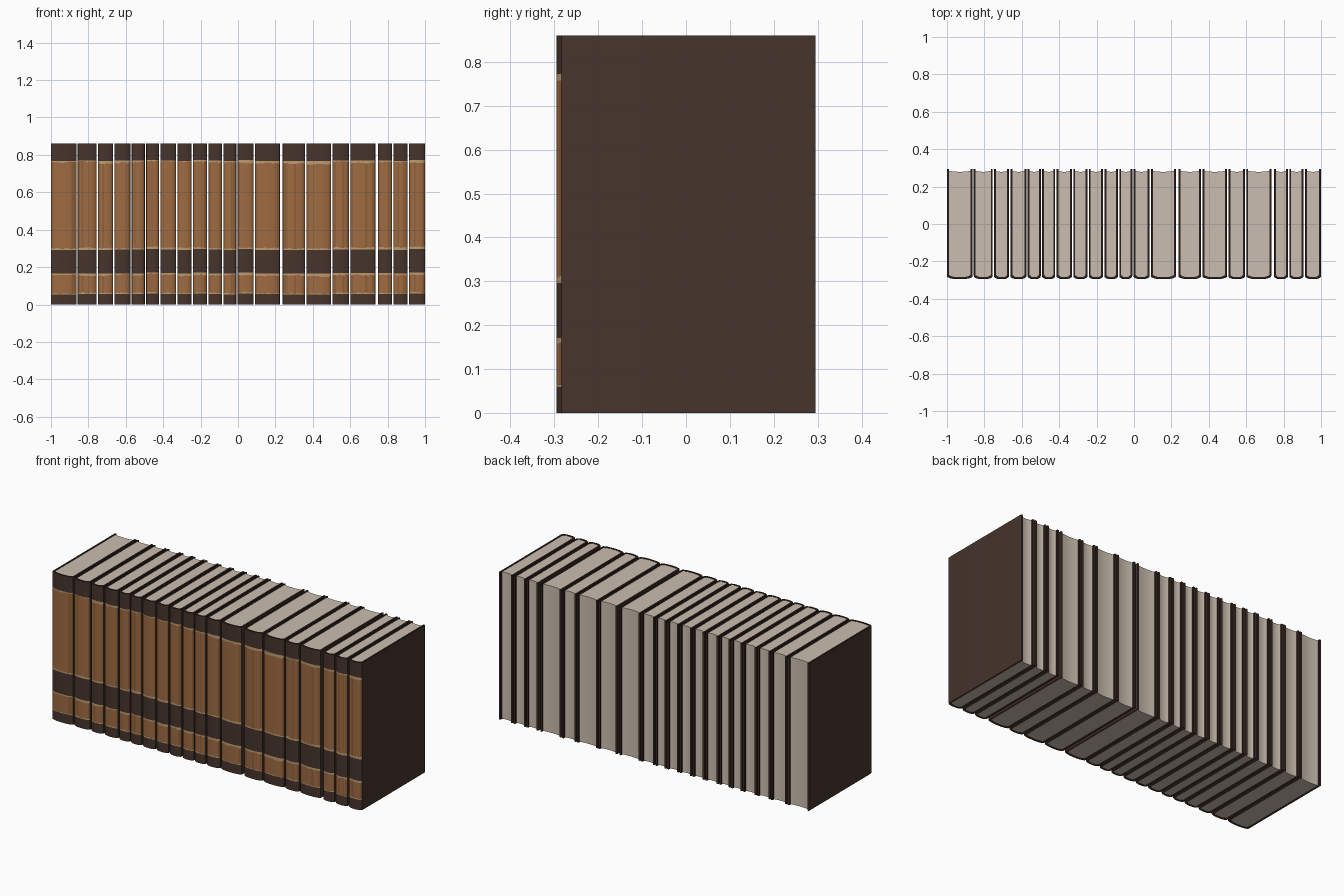
import bpy, bmesh, math, random

if "Cube" in bpy.data.objects:
    bpy.data.objects.remove(bpy.data.objects["Cube"])

random.seed(4)
H, BACK, FRONT = 0.86, 0.295, -0.295
T = 0.0105           # board thickness
N = 10               # spine columns


def srgb(r, g, b):
    def lin(c):
        c /= 255
        return c / 12.92 if c <= 0.04045 else ((c + 0.055) / 1.055) ** 2.4
    return (lin(r), lin(g), lin(b), 1)


def material(name, rgb):
    m = bpy.data.materials.new(name)
    m.diffuse_color = srgb(*rgb)
    m.use_nodes = True
    m.node_tree.nodes["Principled BSDF"].inputs["Base Color"].default_value = m.diffuse_color
    return m


leather = material("dark leather", (70, 52, 44))
tan = material("tan leather", (159, 107, 65))
shade = material("worn tan leather", (142, 95, 57))
trim = material("pale trim", (190, 156, 114))
edge = material("dark board edge", (42, 30, 26))
foot = material("scuffed board foot", (96, 68, 55))
paper = material("paper", (203, 190, 176))
DARK, TAN, SHADE, TRIM, EDGE, FOOT = range(6)
BANDS = [DARK, TRIM, TAN, TRIM, DARK, TRIM, TAN, TRIM, DARK]


def finish(name, bm, mats):
    bmesh.ops.remove_doubles(bm, verts=bm.verts, dist=1e-5)
    bmesh.ops.recalc_face_normals(bm, faces=bm.faces)
    me = bpy.data.meshes.new(name)
    bm.to_mesh(me)
    bm.free()
    for m in mats:
        me.materials.append(m)
    ob = bpy.data.objects.new(name, me)
    bpy.context.collection.objects.link(ob)
    bpy.ops.object.select_all(action='DESELECT')
    ob.select_set(True)
    bpy.context.view_layer.objects.active = ob
    bpy.ops.object.shade_smooth_by_angle(angle=math.radians(35))
    return ob


def u_path(x0, x1, inset):
    """U-shaped outline: left board, rounded spine, right board."""
    a, b = x0 + inset, x1 - inset
    pts = [(a, BACK), (a, -0.276)]
    for i in range(N + 1):
        s = -1 + 2 * i / N
        x = (a + b) / 2 + s * ((b - a) / 2 - 0.0015)
        pts.append((x, FRONT + inset + 0.007 * s ** 4 + 0.004 * s * s))
    return pts + [(b, -0.276), (b, BACK)]


def cover(x0, x1, name):
    bm = bmesh.new()
    outer, inner = u_path(x0, x1, 0), u_path(x0, x1, T)
    # Trim widths differ from book to book and are ragged along each band
    low, mid, waist, top = (random.uniform(*r) for r in (
        (0.002, 0.007), (0.005, 0.017), (0.005, 0.013), (0.004, 0.018)))
    lift = random.uniform(-0.003, 0.003)
    cols = []
    for x, y in outer:
        w = lambda t: max(0.0015, t + random.uniform(-0.004, 0.004))
        lv = [0.057, 0.057 + w(low), 0.168 - w(mid), 0.168,
              0.294, 0.294 + w(waist), 0.770 - w(top), 0.770]
        lv = [0] + [z + lift for z in lv] + [H]
        cols.append([bm.verts.new((x, y, z)) for z in lv])
    lo = [bm.verts.new((x, y, 0)) for x, y in inner]
    hi = [bm.verts.new((x, y, H)) for x, y in inner]

    def face(vs, mat):
        bm.faces.new(vs).material_index = mat

    last = len(outer) - 1
    for i in range(last):
        c, d = cols[i], cols[i + 1]
        spine = 2 <= i < 2 + N                  # painted bands on spine only
        worn = i in (2, N + 1) or random.random() < 0.1
        for k, m in enumerate(BANDS):
            m = SHADE if m == TAN and worn else m
            face([c[k], d[k], d[k + 1], c[k + 1]], m if spine else DARK)
        face([lo[i], lo[i + 1], hi[i + 1], hi[i]], EDGE)
        face([c[-1], d[-1], hi[i + 1], hi[i]], EDGE)
        face([c[0], d[0], lo[i + 1], lo[i]], FOOT)
    for i in (0, last):                         # rear board edges
        face(cols[i] + [hi[i], lo[i]], DARK)
    finish(name, bm, [leather, tan, shade, trim, edge, foot])


def pages(x0, x1, name):
    """Page block with a hollow fore edge, filling the cover."""
    bm = bmesh.new()
    a, b = x0 + T, x1 - T
    pts = u_path(x0, x1, T)[1:-1]
    for i in range(9):
        s = 1 - 2 * i / 8
        pts.append(((a + b) / 2 + s * (b - a) / 2, 0.279 + 0.005 * s * s))
    lo = [bm.verts.new((x, y, 0.002)) for x, y in pts]
    hi = [bm.verts.new((x, y, H - 0.002)) for x, y in pts]
    n = len(pts)
    for i in range(n):
        j = (i + 1) % n
        bm.faces.new([lo[i], lo[j], hi[j], hi[i]])
    bm.faces.new(hi)
    bm.faces.new(lo[::-1])
    finish(name, bm, [paper])


# Row of books: dividing positions along x, some gaps wider
cuts = [-1, -0.86, -0.752, -0.664, -0.572, -0.495, -0.418, -0.328, -0.245,
        -0.162, -0.082, -0.006, 0.087, 0.231, 0.362, 0.501, 0.597, 0.741,
        0.827, 0.91, 1]
wide = {13: 0.007, 17: 0.007, 0: 0, 20: 0}
gap = [wide.get(i, 0.0032) for i in range(21)]
for i in range(20):
    left, right = cuts[i] + gap[i], cuts[i + 1] - gap[i + 1]
    cover(left, right, f"book_cover_{i + 1}")
    pages(left, right, f"book_pages_{i + 1}")
